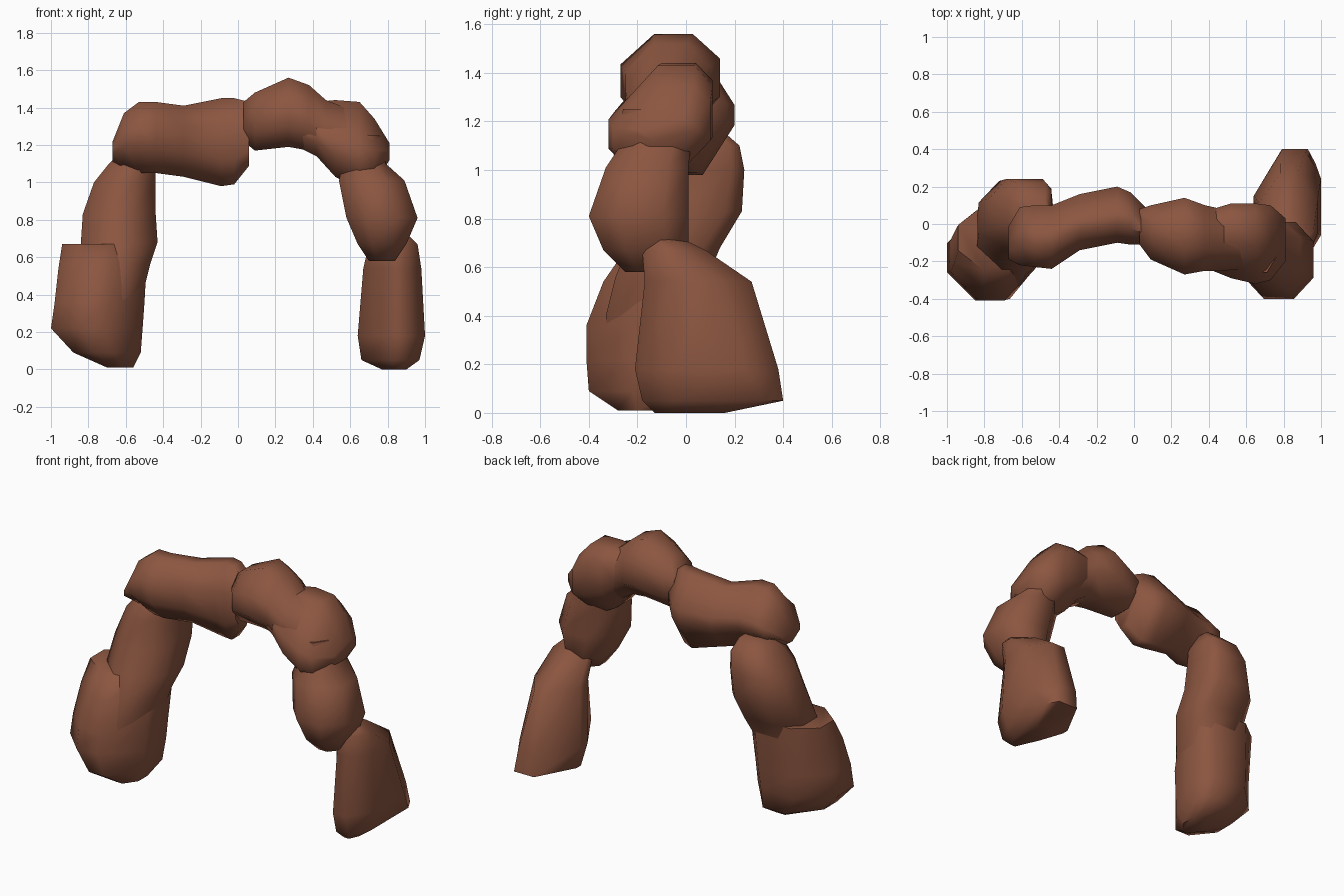
import bpy, bmesh, math

rock = bpy.data.materials.new("brown_rock")
rock.diffuse_color = (0.262, 0.093, 0.052, 1)


def boulder(name, axis, rings, cuts, end_cuts=None):
    """Loft box-like rings with cut corners: (position, a_min, a_max, b_min, b_max).
    axis 'z': a = x, b = y.  axis 'x': a = y, b = z.
    cuts = corner chamfers for (+a+b, -a+b, -a-b, +a-b), in half widths,
    blending to end_cuts at the last ring."""
    end_cuts = end_cuts or cuts
    bm = bmesh.new()
    loops = []
    for k, (t, a0, a1, b0, b1) in enumerate(rings):
        f = k / (len(rings) - 1)
        p, q, r, s = [c + (e - c) * f for c, e in zip(cuts, end_cuts)]
        shape = [(1, 1 - p), (1 - p, 1), (q - 1, 1), (-1, 1 - q),
                 (-1, r - 1), (r - 1, -1), (1 - s, -1), (1, s - 1)]
        loop = []
        for u, v in shape:
            a = (a0 + a1) / 2 + (a1 - a0) / 2 * u
            b = (b0 + b1) / 2 + (b1 - b0) / 2 * v
            loop.append(bm.verts.new((a, b, t) if axis == 'z' else (t, a, b)))
        loops.append(loop)
    for lo, hi in zip(loops, loops[1:]):
        for i in range(8):
            j = (i + 1) % 8
            bm.faces.new((lo[i], lo[j], hi[j], hi[i]))
    bm.faces.new(loops[0][::-1])
    bm.faces.new(loops[-1])
    bmesh.ops.recalc_face_normals(bm, faces=bm.faces)
    mesh = bpy.data.meshes.new(name)
    bm.to_mesh(mesh)
    bm.free()
    mesh.materials.append(rock)
    ob = bpy.data.objects.new(name, mesh)
    bpy.context.collection.objects.link(ob)
    bpy.context.view_layer.objects.active = ob
    ob.select_set(True)
    bpy.ops.object.shade_smooth_by_angle(angle=math.radians(62))
    ob.select_set(False)


# Left pillar
boulder("left_foot", 'z', [
    (0.01, -0.70, -0.56, -0.28, -0.08),
    (0.09, -0.88, -0.52, -0.40, 0.05),
    (0.22, -1.00, -0.51, -0.41, 0.08),
    (0.36, -0.98, -0.50, -0.41, 0.09),
    (0.54, -0.96, -0.49, -0.34, 0.10),
    (0.67, -0.94, -0.49, -0.25, 0.10)],
    (0.3, 0.85, 0.62, 0.8), (0.3, 0.6, 0.62, 0.8))
boulder("left_upper_pillar", 'z', [
    (0.15, -0.76, -0.58, -0.30, 0.00),
    (0.40, -0.80, -0.51, -0.33, 0.06),
    (0.56, -0.83, -0.47, -0.29, 0.09),
    (0.68, -0.84, -0.43, -0.24, 0.14),
    (0.83, -0.83, -0.44, -0.18, 0.23),
    (1.00, -0.77, -0.44, -0.14, 0.24),
    (1.10, -0.69, -0.44, -0.11, 0.22),
    (1.17, -0.62, -0.46, -0.04, 0.14)],
    (0.5, 0.7, 0.7, 0.7), (0.2, 0.45, 0.6, 0.6))

# Top span
boulder("left_span", 'x', [
    (-0.67, -0.19, -0.01, 1.11, 1.22),
    (-0.61, -0.22, 0.09, 1.08, 1.37),
    (-0.53, -0.23, 0.10, 1.05, 1.43),
    (-0.44, -0.24, 0.10, 1.05, 1.43),
    (-0.29, -0.14, 0.16, 1.03, 1.41),
    (-0.09, -0.10, 0.20, 0.98, 1.45),
    (-0.02, -0.11, 0.17, 0.99, 1.45),
    (0.06, -0.11, 0.09, 1.09, 1.43)],
    (0.85, 0.6, 0.85, 0.8), (0.75, 0.6, 0.5, 0.9))
boulder("middle_span", 'x', [
    (0.03, -0.11, 0.08, 1.22, 1.43),
    (0.09, -0.19, 0.10, 1.17, 1.48),
    (0.27, -0.27, 0.14, 1.19, 1.56),
    (0.38, -0.25, 0.10, 1.17, 1.52),
    (0.47, -0.25, 0.08, 1.11, 1.44),
    (0.60, -0.24, 0.07, 1.08, 1.39)], (0.55, 0.68, 0.6, 0.6))
boulder("right_shoulder", 'x', [
    (0.30, -0.20, 0.06, 1.20, 1.42),
    (0.42, -0.25, 0.08, 1.14, 1.43),
    (0.52, -0.29, 0.11, 1.03, 1.44),
    (0.65, -0.32, 0.11, 0.96, 1.43),
    (0.73, -0.30, 0.10, 0.99, 1.34),
    (0.81, -0.20, 0.03, 1.12, 1.21)], (0.35, 0.95, 0.55, 0.75))

# Right pillar
boulder("right_upper_pillar", 'z', [
    (0.58, 0.70, 0.84, -0.25, -0.08),
    (0.67, 0.64, 0.90, -0.34, 0.01),
    (0.81, 0.58, 0.96, -0.40, 0.01),
    (1.01, 0.54, 0.89, -0.33, 0.01),
    (1.10, 0.56, 0.79, -0.27, 0.02),
    (1.25, 0.58, 0.76, -0.26, 0.04)], (0.5, 0.6, 0.6, 0.55))
boulder("right_foot", 'z', [
    (0.00, 0.77, 0.90, -0.13, 0.16),
    (0.05, 0.66, 0.97, -0.18, 0.40),
    (0.18, 0.64, 1.00, -0.21, 0.38),
    (0.54, 0.67, 0.98, -0.17, 0.27),
    (0.67, 0.70, 0.96, -0.18, 0.08),
    (0.72, 0.78, 0.91, -0.14, -0.02)],
    (0.05, 0.9, 1.05, 0.45), (1.1, 0.6, 0.85, 0.6))
